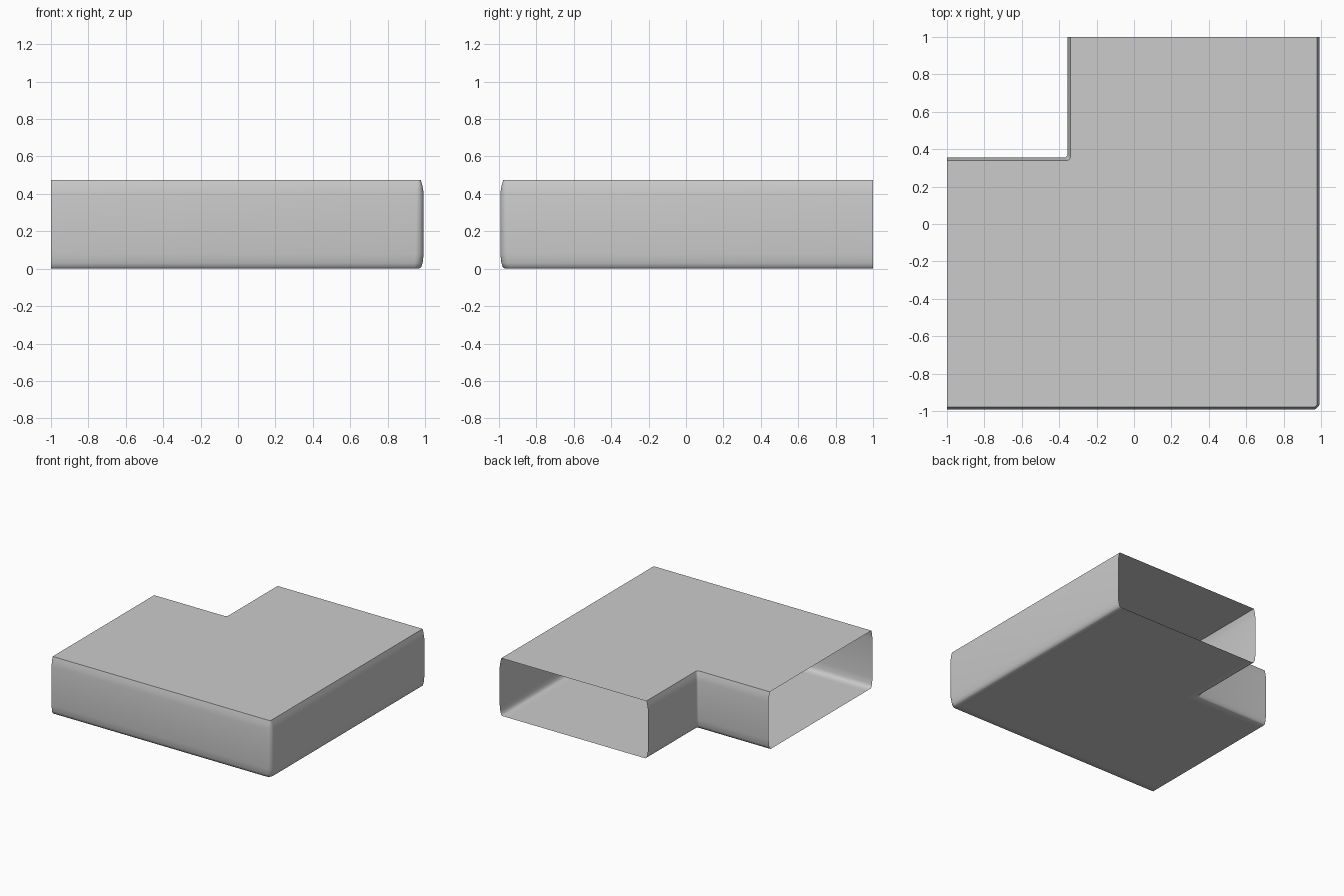
import bpy, bmesh, math

if "Cube" in bpy.data.objects:
    bpy.data.objects.remove(bpy.data.objects["Cube"], do_unlink=True)

grey = bpy.data.materials.new("light grey")
grey.use_nodes = True
colour = (0.6, 0.6, 0.6, 1)
grey.diffuse_color = colour
grey.node_tree.nodes["Principled BSDF"].inputs["Base Color"].default_value = colour

OUTER, INNER, STEPS = 0.993, 0.355, 5


def bend(corner, radius, z):
    """One wall line: from the left opening, round the corner, to the back opening."""
    x, y = corner
    pts = [(-1, y, z)]
    for i in range(STEPS + 1):
        a = math.radians(-90 + 90 * i / STEPS)
        pts.append((x - radius + radius * math.cos(a), y + radius + radius * math.sin(a), z))
    return pts + [(x, 1, z)]


# Wall section, bottom to top: inset, height, outer corner radius
section = [(0.08, 0.0, 0.03), (0.025, 0.0, 0.035), (0.014, 0.008, 0.04),
           (0.006, 0.03, 0.045), (0.0, 0.08, 0.045), (0.0, 0.4, 0.04),
           (0.006, 0.44, 0.03), (0.015, 0.473, 0.015)]

bm = bmesh.new()
outer, inner = [], []
for inset, z, radius in section:
    e, f = OUTER - inset, INNER - inset
    outer.append([bm.verts.new(p) for p in bend((e, -e), radius, z)])
    inner.append([bm.verts.new(p) for p in bend((-f, f), 0.02, z)])

# Curved outer and inner walls, with the two duct ends left open
for rows, flip in ((outer, False), (inner, True)):
    for low, high in zip(rows, rows[1:]):
        for i in range(len(low) - 1):
            quad = [low[i], low[i + 1], high[i + 1], high[i]]
            bm.faces.new(quad[::-1] if flip else quad)

# Flat L-shaped floor and roof, joined across matching wall points
for level, flip in ((0, True), (-1, False)):
    a, b = outer[level], inner[level]
    for i in range(len(a) - 1):
        quad = [a[i], a[i + 1], b[i + 1], b[i]]
        bm.faces.new(quad[::-1] if flip else quad)

mesh = bpy.data.meshes.new("duct_elbow")
bm.to_mesh(mesh)
bm.free()
mesh.materials.append(grey)
duct = bpy.data.objects.new("duct_elbow", mesh)
bpy.context.collection.objects.link(duct)

# Soft lower edges, crisp roof edge
bpy.context.view_layer.objects.active = duct
duct.select_set(True)
bpy.ops.object.shade_smooth_by_angle(angle=math.radians(50))
